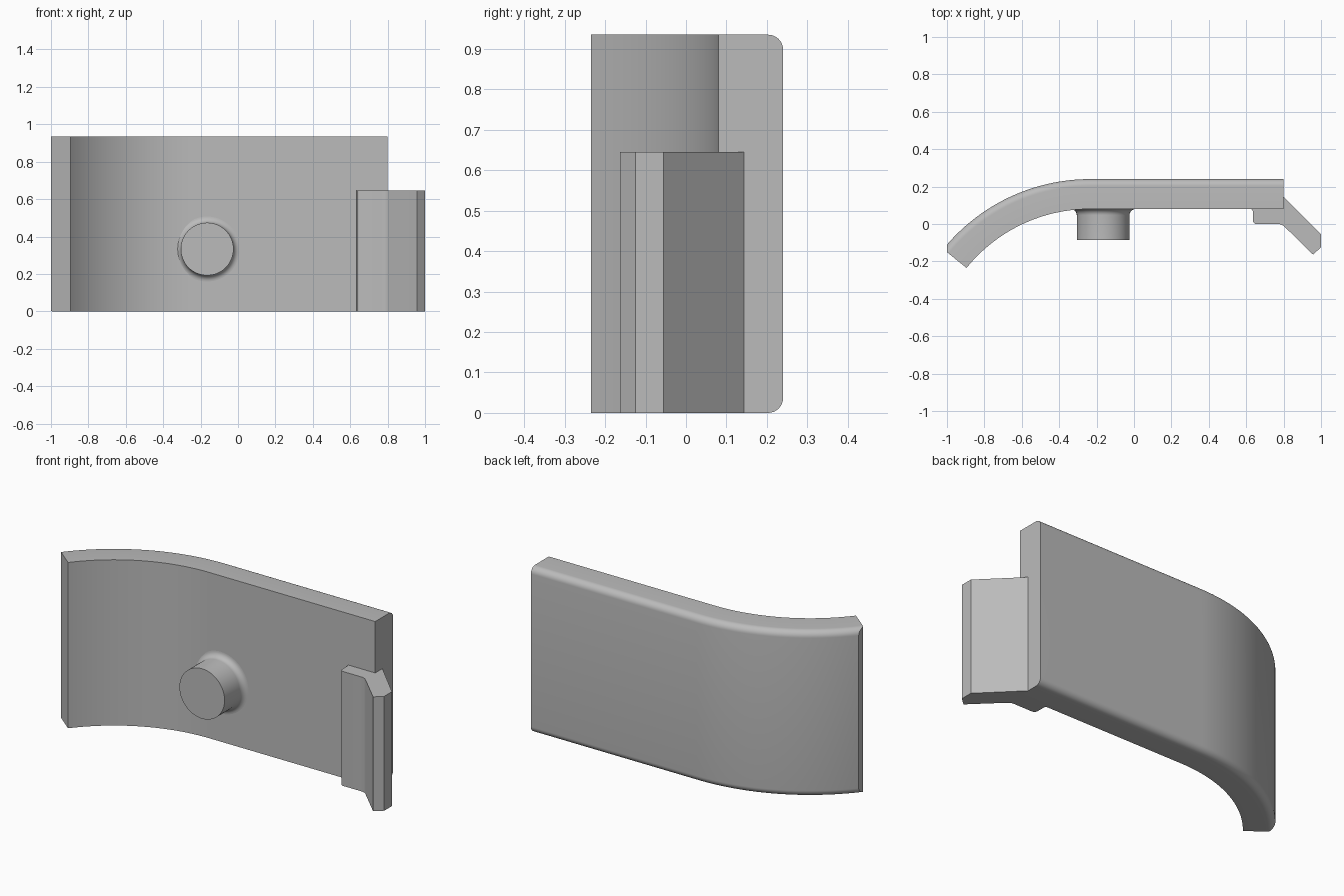
import bpy, bmesh, math
from math import sin, cos, radians, pi
from mathutils import Vector

cube = bpy.data.objects.get("Cube")
if cube:
    bpy.data.objects.remove(cube)

grey = bpy.data.materials.new("light_grey")
grey.use_nodes = True
colour = (0.5, 0.5, 0.5, 1)
grey.diffuse_color = colour
grey.node_tree.nodes["Principled BSDF"].inputs["Base Color"].default_value = colour


def finish(name, bm, angle=30):
    bmesh.ops.recalc_face_normals(bm, faces=bm.faces)
    mesh = bpy.data.meshes.new(name)
    bm.to_mesh(mesh)
    bm.free()
    mesh.materials.append(grey)
    obj = bpy.data.objects.new(name, mesh)
    bpy.context.collection.objects.link(obj)
    bpy.ops.object.select_all(action='DESELECT')
    obj.select_set(True)
    bpy.context.view_layer.objects.active = obj
    bpy.ops.object.shade_smooth_by_angle(angle=radians(angle))
    return obj


def arc(cx, cy, r, start, end, steps):
    """Points on an arc, angles in degrees."""
    angles = [radians(start + (end - start) * i / steps) for i in range(steps + 1)]
    return [(cx + r * cos(a), cy + r * sin(a)) for a in angles]


# Curved plate: a section with rounded back edges swept along an arc and a straight
HEIGHT, THICK, ROUND = 0.935, 0.16, 0.037
INNER_R, BEND_X, FRONT_Y = 0.85, -0.235, 0.08
section = [(0, 0)]
section += arc(THICK - ROUND, ROUND, ROUND, -90, 0, 8)
section += arc(THICK - ROUND, HEIGHT - ROUND, ROUND, 0, 90, 8)
section += [(0, HEIGHT)]

bm = bmesh.new()
stations = [(BEND_X, radians(51 * (1 - i / 32))) for i in range(33)] + [(0.8, 0)]
rings = []
for x, a in stations:
    rings.append([bm.verts.new((x - (INNER_R + d) * sin(a),
                                FRONT_Y - INNER_R + (INNER_R + d) * cos(a), z))
                  for d, z in section])
n = len(section)
for r1, r2 in zip(rings, rings[1:]):
    for i in range(n):
        j = (i + 1) % n
        bm.faces.new((r1[i], r1[j], r2[j], r2[i]))
bm.faces.new(rings[0])
bm.faces.new(rings[-1])
# Trim the curved tip square
cut = bmesh.ops.bisect_plane(bm, geom=bm.verts[:] + bm.edges[:] + bm.faces[:],
                             plane_co=(-1, 0, 0), plane_no=(-1, 0, 0), clear_outer=True)
bmesh.ops.holes_fill(bm, edges=[e for e in bm.edges if e.is_boundary])
finish("curved_plate", bm)

# Round pin with a flared root, turned about the y axis
PIN_R, FLARE = 0.141, 0.033
profile = [(0, -0.085), (PIN_R, -0.085)]
profile += arc(PIN_R + FLARE, FRONT_Y - FLARE, FLARE, 180, 90, 8)
profile += [(PIN_R + FLARE, 0.1), (0, 0.1)]
bm = bmesh.new()
verts = [bm.verts.new((r, y, 0)) for r, y in profile]
edges = [bm.edges.new(pair) for pair in zip(verts, verts[1:])]
bmesh.ops.spin(bm, geom=verts + edges, cent=(0, 0, 0), axis=(0, 1, 0),
               angle=2 * pi, steps=64)
bmesh.ops.remove_doubles(bm, verts=bm.verts, dist=0.0005)
bmesh.ops.translate(bm, verts=bm.verts, vec=Vector((-0.165, 0, 0.333)))
finish("pin", bm)

# Angled side lip, an outline raised along z
outline = [(0.62, 0.09), (0.62, FRONT_Y)]
outline += arc(0.625, 0.07, 0.01, 90, 0, 4)
outline += arc(0.655, 0.02, 0.02, 180, 270, 5)
outline += arc(0.77, -0.05, 0.05, 90, 45, 5)
outline += [(0.957, -0.163), (1, -0.125), (1, -0.056), (0.8, 0.144), (0.79, 0.144), (0.79, 0.09)]
bm = bmesh.new()
base = bm.faces.new([bm.verts.new((x, y, 0)) for x, y in outline])
top = bmesh.ops.extrude_face_region(bm, geom=[base], use_keep_orig=True)
bmesh.ops.translate(bm, vec=(0, 0, 0.645),
                    verts=[v for v in top["geom"] if isinstance(v, bmesh.types.BMVert)])
finish("side_lip", bm)
